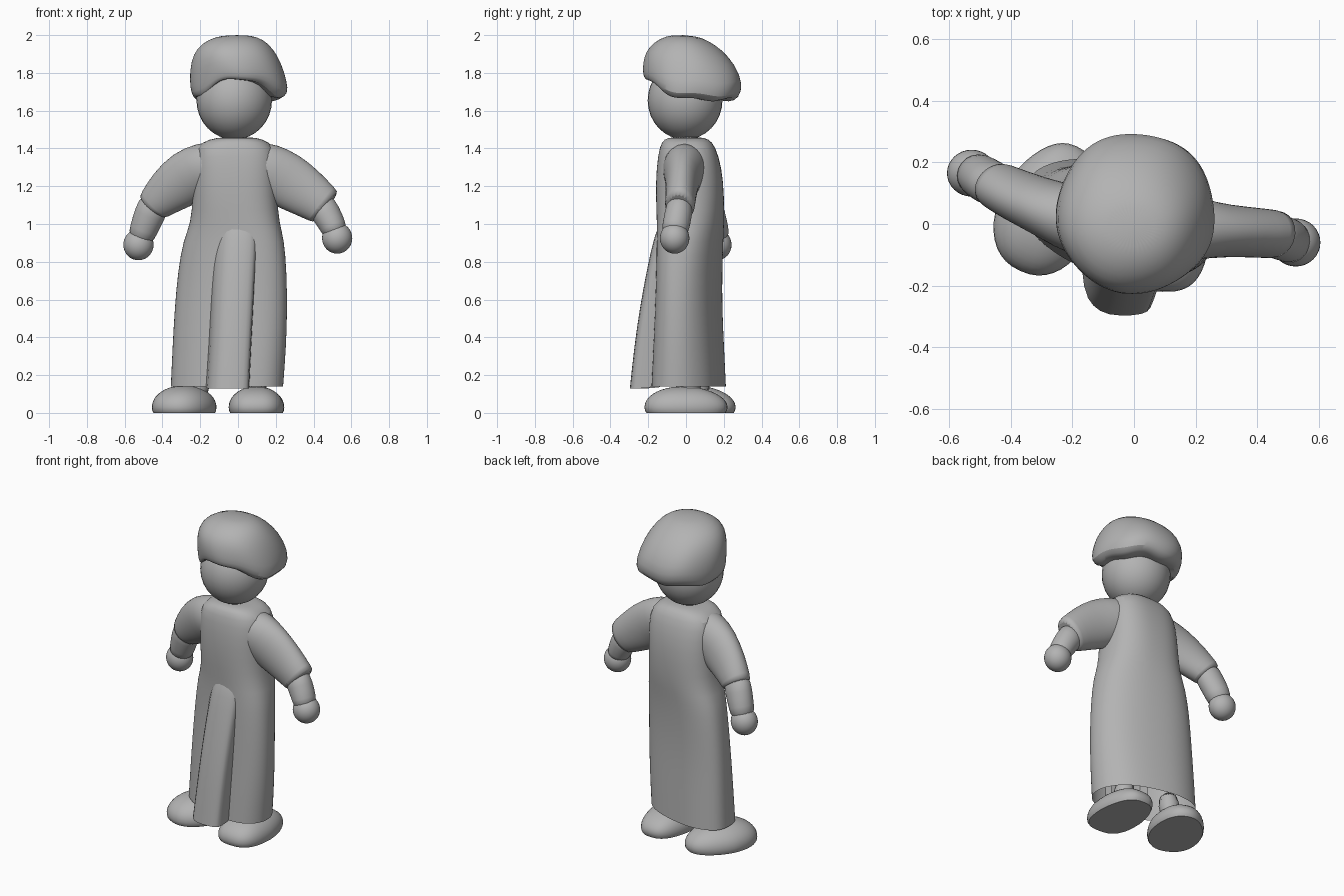
import bpy, bmesh, math
from mathutils import Vector, Matrix

if "Cube" in bpy.data.objects:
    bpy.data.objects.remove(bpy.data.objects["Cube"])

grey = bpy.data.materials.new("plain grey")
grey.diffuse_color = (0.45, 0.45, 0.45, 1)
grey.use_nodes = True
grey.node_tree.nodes["Principled BSDF"].inputs["Base Color"].default_value = grey.diffuse_color


def finish(name, bm, subdiv=1, angle=50):
    bmesh.ops.recalc_face_normals(bm, faces=bm.faces)
    me = bpy.data.meshes.new(name)
    bm.to_mesh(me)
    bm.free()
    me.materials.append(grey)
    ob = bpy.data.objects.new(name, me)
    bpy.context.collection.objects.link(ob)
    if subdiv:
        ob.modifiers.new("smooth", 'SUBSURF').levels = subdiv
        ob.modifiers["smooth"].render_levels = subdiv
    bpy.ops.object.select_all(action='DESELECT')
    ob.select_set(True)
    bpy.context.view_layer.objects.active = ob
    bpy.ops.object.shade_smooth_by_angle(angle=math.radians(angle))
    return ob


def loft(name, rings, cap_start=False, cap_end=False, subdiv=1, closed=True):
    bm = bmesh.new()
    vs = [[bm.verts.new(p) for p in r] for r in rings]
    n = len(vs[0])
    for a, b in zip(vs, vs[1:]):
        for i in range(n if closed else n - 1):
            j = (i + 1) % n
            bm.faces.new((a[i], a[j], b[j], b[i]))
    if cap_start:
        bm.faces.new(vs[0])
    if cap_end:
        bm.faces.new(vs[-1])
    return finish(name, bm, subdiv)


def power(v, e):
    return math.copysign(abs(v) ** e, v)


def oval(n, e):
    """Unit superellipse points with their angles."""
    for i in range(n):
        a = math.tau * i / n
        yield a, power(math.cos(a), e), power(math.sin(a), e)


# gown: stacked rounded cross-sections (z, left, right, front, back, shear)
# the shear swings the left side back and the right side forward
sections = [(1.46, -.08, .07, -.08, .08, 0), (1.45, -.15, .13, -.115, .12, 0),
            (1.415, -.225, .195, -.14, .155, 0), (1.30, -.235, .208, -.157, .19, .03),
            (1.15, -.24, .205, -.16, .202, .06), (1.00, -.25, .22, -.152, .20, .12),
            (.92, -.29, .245, -.152, .195, .17), (.75, -.32, .258, -.154, .188, .2),
            (.55, -.338, .262, -.16, .188, .2), (.35, -.35, .256, -.17, .198, .2),
            (.14, -.36, .24, -.18, .208, .2)]
rings = []
for z, l, r, f, b, s in sections:
    fold = .007 * max(0, 1.05 - z)
    cx, hx, cy = (l + r) / 2, (r - l) / 2, (f + b) / 2
    hy = math.sqrt(((b - f) / 2) ** 2 - (s * hx) ** 2)
    ring = []
    for a, u, v in oval(40, .75 + .6 * s):
        k = 1 + fold * (math.cos(7 * a) - 1)
        ring.append((cx + hx * u * k, cy + hy * v * k - s * hx * u, z))
    rings.append(ring)
loft("gown", rings, cap_start=True)

# front panel of the gown, flaring forward to the hem (z, left, right, front)
rings = []
for z, l, r, f in [(.98, -.11, .10, -.148), (.93, -.118, .10, -.170),
                   (.75, -.13, .09, -.210), (.55, -.14, .08, -.246),
                   (.35, -.15, .07, -.275), (.13, -.165, .06, -.298)]:
    w = r - l
    rings.append([(l - .01, -.07, z), (l, f + .08, z), (l + .03, f + .03, z),
                  (l + .35 * w, f, z), (l + .75 * w, f, z), (r - .012, f + .012, z),
                  (r, f + .035, z), (r, -.12, z)])
loft("gown_front_panel", rings, closed=False)


def limb(name, stations, n=20):
    """Tube through (x, y, z, radius in the xz plane, radius in y)."""
    rings = []
    pts = [Vector(s[:3]) for s in stations]
    for i, s in enumerate(stations):
        d = pts[min(i + 1, len(pts) - 1)] - pts[max(i - 1, 0)]
        up = Vector((-d.z, 0, d.x)).normalized()
        side = d.cross(up).normalized()
        rings.append([pts[i] + up * s[3] * u + side * s[4] * v
                      for _, u, v in oval(n, 1)])
    return loft(name, rings, cap_start=True, cap_end=True)


def ball(name, centre, size, seg=32):
    bm = bmesh.new()
    bmesh.ops.create_uvsphere(bm, u_segments=seg, v_segments=seg // 2, radius=1)
    bmesh.ops.transform(bm, verts=bm.verts, matrix=Matrix.Translation(centre)
                        @ Matrix.Diagonal((*size, 1)))
    return finish(name, bm, 0, 180)


# sleeves, forearms and hands (the arms are posed differently)
limb("left_sleeve", [(-.07, 0, 1.325, .125, .12), (-.17, .005, 1.30, .138, .12),
                     (-.265, .045, 1.25, .152, .095), (-.375, .09, 1.17, .124, .084),
                     (-.445, .125, 1.10, .094, .078), (-.452, .13, 1.09, .09, .075)])
limb("right_sleeve", [(.06, 0, 1.325, .125, .12), (.15, -.01, 1.29, .145, .118),
                      (.25, -.02, 1.235, .153, .09), (.355, -.025, 1.17, .134, .083),
                      (.458, -.033, 1.095, .108, .08), (.466, -.035, 1.088, .104, .078)])
limb("left_forearm", [(-.43, .115, 1.14, .084, .07), (-.468, .135, 1.05, .084, .073),
                      (-.50, .155, .97, .075, .073), (-.52, .165, .91, .068, .067)])
limb("right_forearm", [(.42, -.03, 1.13, .08, .07), (.47, -.04, 1.05, .078, .074),
                       (.505, -.055, .985, .07, .073), (.52, -.06, .94, .064, .068)])
ball("left_hand", (-.527, .165, .89), (.08, .076, .082))
ball("right_hand", (.525, -.06, .925), (.08, .078, .082))

# head and neck
ball("head", (-.02, -.005, 1.655), (.2, .198, .208))
limb("neck", [(-.015, 0, 1.40, .07, .07), (-.015, 0, 1.50, .07, .07)])

# hair: tilted rings (front y, back y, front z, back z, left, right)
rings = []
for f, b, zf, zb, l, r in [(-.17, .14, 1.79, 1.67, -.19, .17),
                           (-.205, .24, 1.765, 1.648, -.225, .22),
                           (-.222, .285, 1.785, 1.675, -.246, .268),
                           (-.228, .306, 1.83, 1.745, -.255, .262),
                           (-.222, .262, 1.89, 1.845, -.25, .23),
                           (-.195, .192, 1.94, 1.922, -.22, .185),
                           (-.14, .12, 1.982, 1.97, -.16, .135),
                           (-.07, .05, 2.003, 1.997, -.08, .07)]:
    ring = []
    low = max(0, min(1, (1.95 - zf) / .15))
    for a, u, v in oval(40, .98):
        t = (v + 1) / 2
        k = 1 + .018 * math.sin(5 * a + 9 * zf) * low
        z = zb + (zf - zb) * (1 - t) ** (1 + 3.5 * low)
        z += .008 * low * math.sin(6 * a + 1)
        ring.append(((l + r) / 2 + (r - l) / 2 * u * k,
                     (f + b) / 2 + (b - f) / 2 * v * k, z))
    rings.append(ring)
loft("hair", rings, cap_start=True, cap_end=True)


# shoes: domes with flat soles and blunt rounded outlines
def shoe(name, x, y, width, length, height, turn, square):
    bm = bmesh.new()
    bmesh.ops.create_uvsphere(bm, u_segments=40, v_segments=20, radius=1)
    rot = Matrix.Rotation(turn, 3, 'Z')
    for v in bm.verts:
        a = math.atan2(v.co.y, v.co.x)
        rad = math.hypot(v.co.x, v.co.y)
        u, w = rad * power(math.cos(a), square), rad * power(math.sin(a), square)
        taper = 1 - .2 * max(0, w)
        p = rot @ Vector((u * width * taper, w * length, 0))
        z = .03 + v.co.z * (height * (1 - .06 * w) - .03)
        v.co = (p.x + x, p.y + y, max(0, z))
    bmesh.ops.remove_doubles(bm, verts=bm.verts, dist=.0005)
    finish(name, bm, 0, 50)


shoe("left_shoe", -.278, .05, .16, .222, .145, -.42, .88)
shoe("right_shoe", .098, 0, .147, .22, .14, -.03, .72)

# ankles hidden beneath the gown
limb("left_ankle", [(-.22, .07, .06, .07, .07), (-.20, .06, .25, .06, .06)])
limb("right_ankle", [(.10, .02, .06, .07, .07), (.08, .02, .25, .06, .06)])
